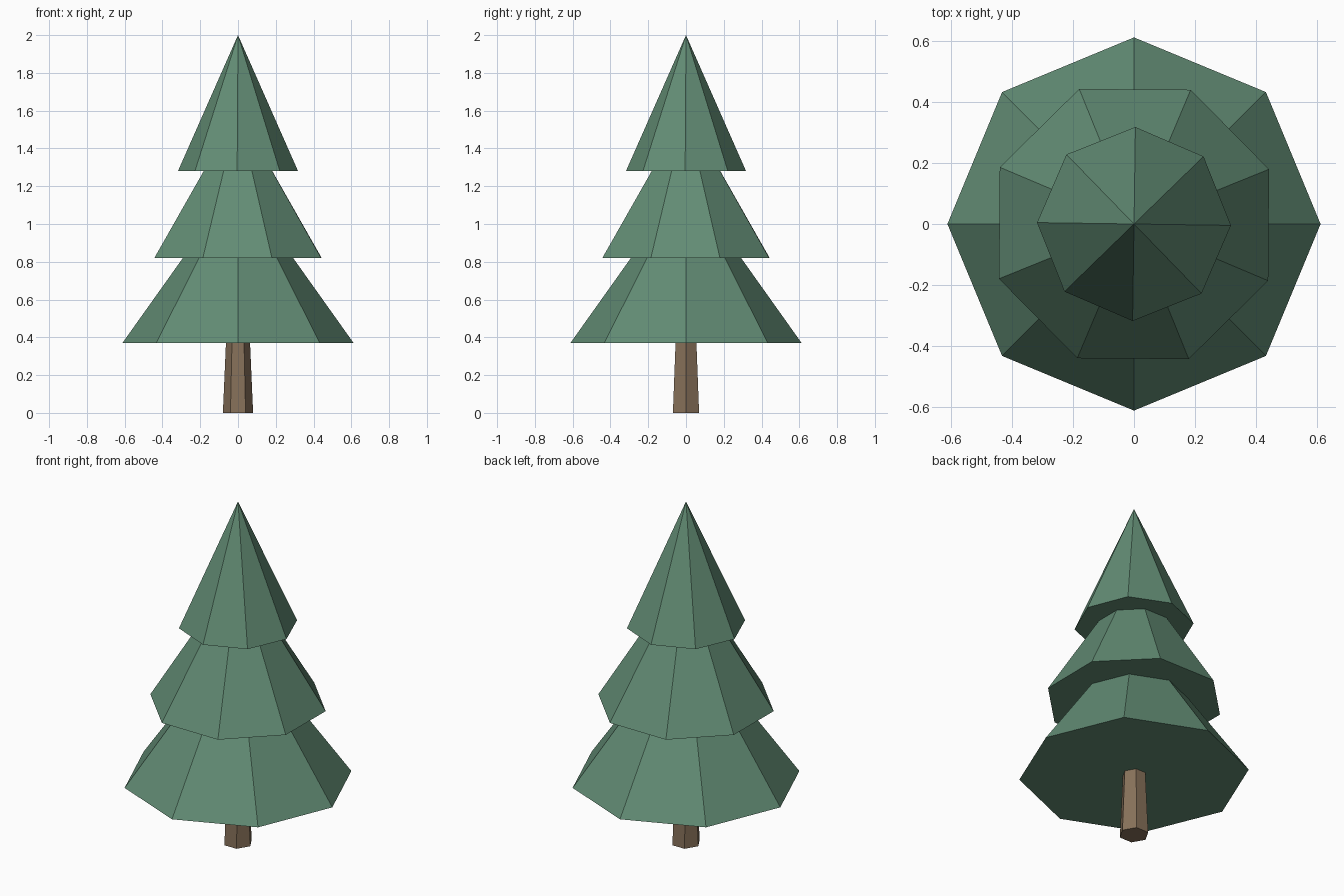
import bpy, bmesh, math

if "Cube" in bpy.data.objects:
    bpy.data.objects.remove(bpy.data.objects["Cube"])


def material(name, rgb):
    m = bpy.data.materials.new(name)
    m.diffuse_color = (*rgb, 1.0)
    m.use_nodes = True
    m.node_tree.nodes["Principled BSDF"].inputs["Base Color"].default_value = m.diffuse_color
    return m


def tapered(name, sides, r0, r1, z0, z1, turn, mat):
    """Flat-faced closed cone or frustum; first corner at angle `turn` from +x."""
    bm = bmesh.new()

    def ring(r, z):
        return [bm.verts.new((r * math.cos(turn + math.tau * i / sides),
                              r * math.sin(turn + math.tau * i / sides), z))
                for i in range(sides)]

    low = ring(r0, z0)
    bm.faces.new(low[::-1])
    if r1 > 0:
        high = ring(r1, z1)
        bm.faces.new(high)
    else:
        apex = bm.verts.new((0, 0, z1))
    for i in range(sides):
        j = (i + 1) % sides
        bm.faces.new((low[i], low[j], high[j], high[i]) if r1 > 0
                     else (low[i], low[j], apex))
    me = bpy.data.meshes.new(name)
    bm.to_mesh(me)
    bm.free()
    me.materials.append(mat)
    ob = bpy.data.objects.new(name, me)
    bpy.context.collection.objects.link(ob)
    return ob


green = material("pine_green", (0.122, 0.262, 0.175))
brown = material("bark_brown", (0.242, 0.165, 0.102))

# Six-sided trunk, tapering up into the lowest tier
tapered("trunk", 6, 0.08, 0.062, 0.0, 0.41, 0.0, brown)

# Three eight-sided foliage tiers, each turned a little further
tiers = [("lower_foliage", 0.612, 0.37, 1.23),
         ("middle_foliage", 0.478, 0.82, 1.60),
         ("upper_foliage", 0.318, 1.28, 2.00)]
for i, (name, radius, z0, z1) in enumerate(tiers):
    tapered(name, 8, radius, 0.0, z0, z1, -0.4 * i, green)
